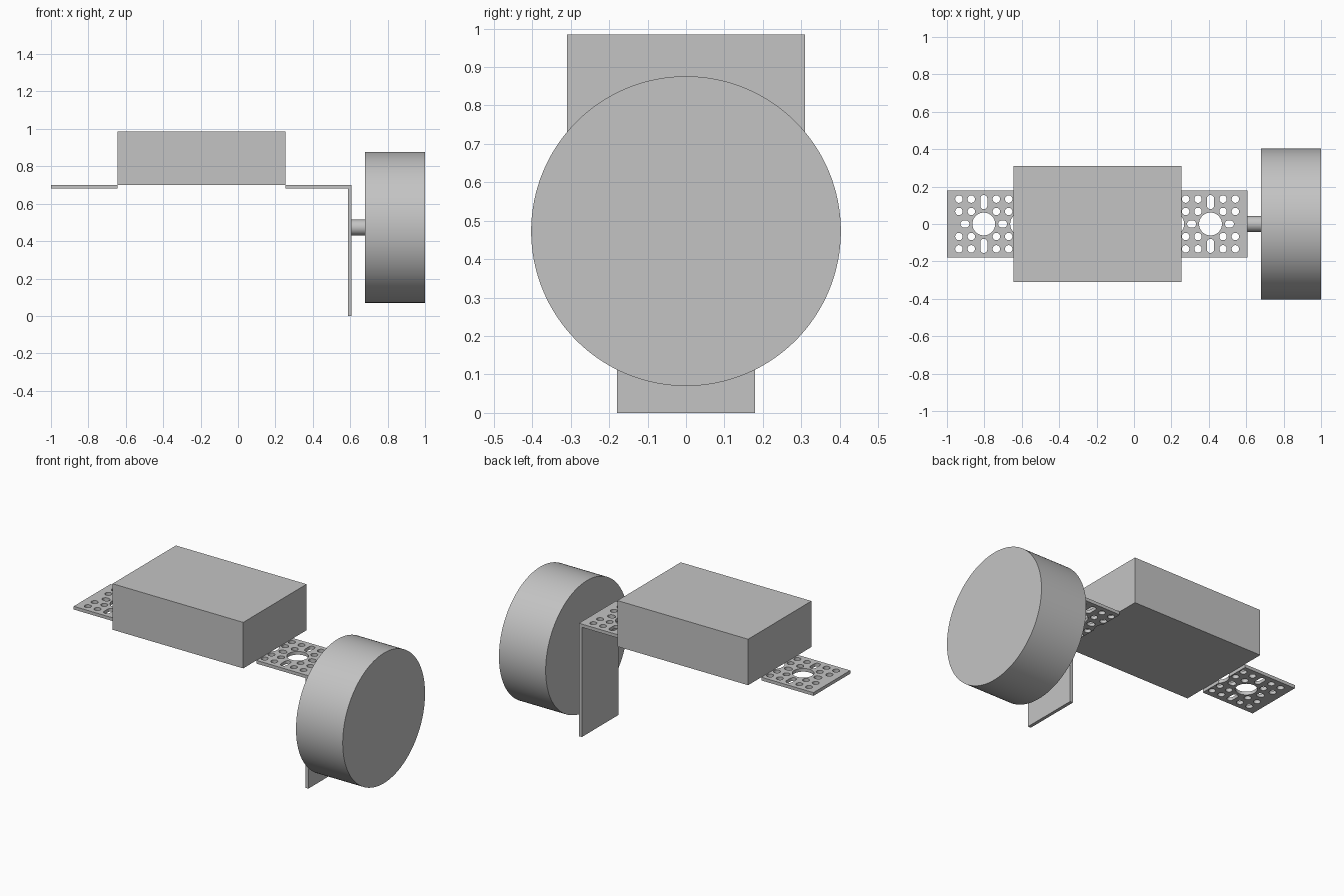
import bpy, bmesh, math
from mathutils import Matrix

cube = bpy.data.objects.get("Cube")
if cube:
    bpy.data.objects.remove(cube, do_unlink=True)

grey = bpy.data.materials.new("plain grey")
grey.use_nodes = True
colour = (0.55, 0.55, 0.55, 1)
grey.diffuse_color = colour
grey.node_tree.nodes["Principled BSDF"].inputs["Base Color"].default_value = colour


def finish(name, bm):
    mesh = bpy.data.meshes.new(name)
    bmesh.ops.recalc_face_normals(bm, faces=bm.faces)
    bm.to_mesh(mesh)
    bm.free()
    mesh.materials.append(grey)
    obj = bpy.data.objects.new(name, mesh)
    bpy.context.collection.objects.link(obj)
    return obj


def prism(bm, points, offset):
    """Extrude a closed outline along the offset vector."""
    face = bm.faces.new([bm.verts.new(p) for p in points])
    new = bmesh.ops.extrude_face_region(bm, geom=[face])["geom"]
    bmesh.ops.translate(bm, vec=offset, verts=[v for v in new if isinstance(v, bmesh.types.BMVert)])


def smooth(obj):
    bpy.ops.object.select_all(action="DESELECT")
    obj.select_set(True)
    bpy.context.view_layer.objects.active = obj
    bpy.ops.object.shade_smooth_by_angle(angle=math.radians(35))


def cylinder_x(name, x0, x1, radius, sides):
    bm = bmesh.new()
    place = Matrix.Translation(((x0 + x1) / 2, 0, AXLE_Z)) @ Matrix.Rotation(math.pi / 2, 4, "Y")
    bmesh.ops.create_cone(bm, cap_ends=True, segments=sides, radius1=radius,
                          radius2=radius, depth=x1 - x0, matrix=place)
    smooth(finish(name, bm))


def slot(bm, x, y, radius, sx=0, sy=0, n=24):
    """Round hole, stretched by half length sx or sy into a slot."""
    points = []
    for i in range(n):
        a = 2 * math.pi * (i + 0.5) / n
        c, s = math.cos(a), math.sin(a)
        points.append((x + radius * c + math.copysign(sx, c),
                       y + radius * s + math.copysign(sy, s), DECK - 0.06))
    prism(bm, points, (0, 0, 0.1))


def hole_pattern(bm, cx, inner):
    """Full set of holes round cx, plus the next large hole on the inner side."""
    slot(bm, cx, 0, 0.061, n=48)
    slot(bm, cx + inner * 0.202, 0, 0.061, n=48)
    for x in (-0.133, -0.067, 0.067, 0.133):
        for y in (-0.133, -0.067, 0.067, 0.133):
            slot(bm, cx + x, y, 0.02)
    for side in (-1, 1):
        slot(bm, cx, side * 0.117, 0.019, sy=0.019)
        slot(bm, cx + side * 0.101, 0, 0.019, sx=0.005)


def bracket(name, profile, cx, inner):
    """Profile in x and z swept across the width, then perforated."""
    bm = bmesh.new()
    prism(bm, [(x, -HALF, z) for x, z in profile], (0, 2 * HALF, 0))
    plate = finish(name, bm)
    bm = bmesh.new()
    hole_pattern(bm, cx, inner)
    cutter = finish(name + "_hole_cutter", bm)
    cutter.hide_render = True
    mod = plate.modifiers.new("holes", "BOOLEAN")
    mod.operation, mod.solver, mod.object = "DIFFERENCE", "EXACT", cutter
    bpy.context.view_layer.update()
    cut = bpy.data.meshes.new_from_object(plate.evaluated_get(bpy.context.evaluated_depsgraph_get()))
    plate.modifiers.clear()
    plate.data = cut
    bpy.data.objects.remove(cutter, do_unlink=True)
    smooth(plate)


AXLE_Z, DECK, THICK, HALF = 0.473, 0.70, 0.02, 0.18
BOX_LEFT, BOX_RIGHT, END = -0.643, 0.253, 0.608
UNDER = DECK - THICK

# Perforated plates either side of the box, one folded down to carry the axle
bracket("end_plate", [(-1, UNDER), (BOX_LEFT, UNDER), (BOX_LEFT, DECK), (-1, DECK)], -0.803, 1)
bracket("folded_wheel_bracket",
        [(BOX_RIGHT, UNDER), (END - THICK, UNDER), (END - THICK, 0),
         (END, 0), (END, DECK), (BOX_RIGHT, DECK)], 0.409, -1)

# Main body box
bm = bmesh.new()
prism(bm, [(x, y, DECK) for x, y in ((BOX_LEFT, -0.31), (BOX_RIGHT, -0.31),
                                     (BOX_RIGHT, 0.31), (BOX_LEFT, 0.31))], (0, 0, 0.285))
finish("body_box", bm)

# Wheel and axle
cylinder_x("axle", END, 0.68, 0.042, 48)
cylinder_x("wheel", 0.68, 1.0, 0.403, 128)
